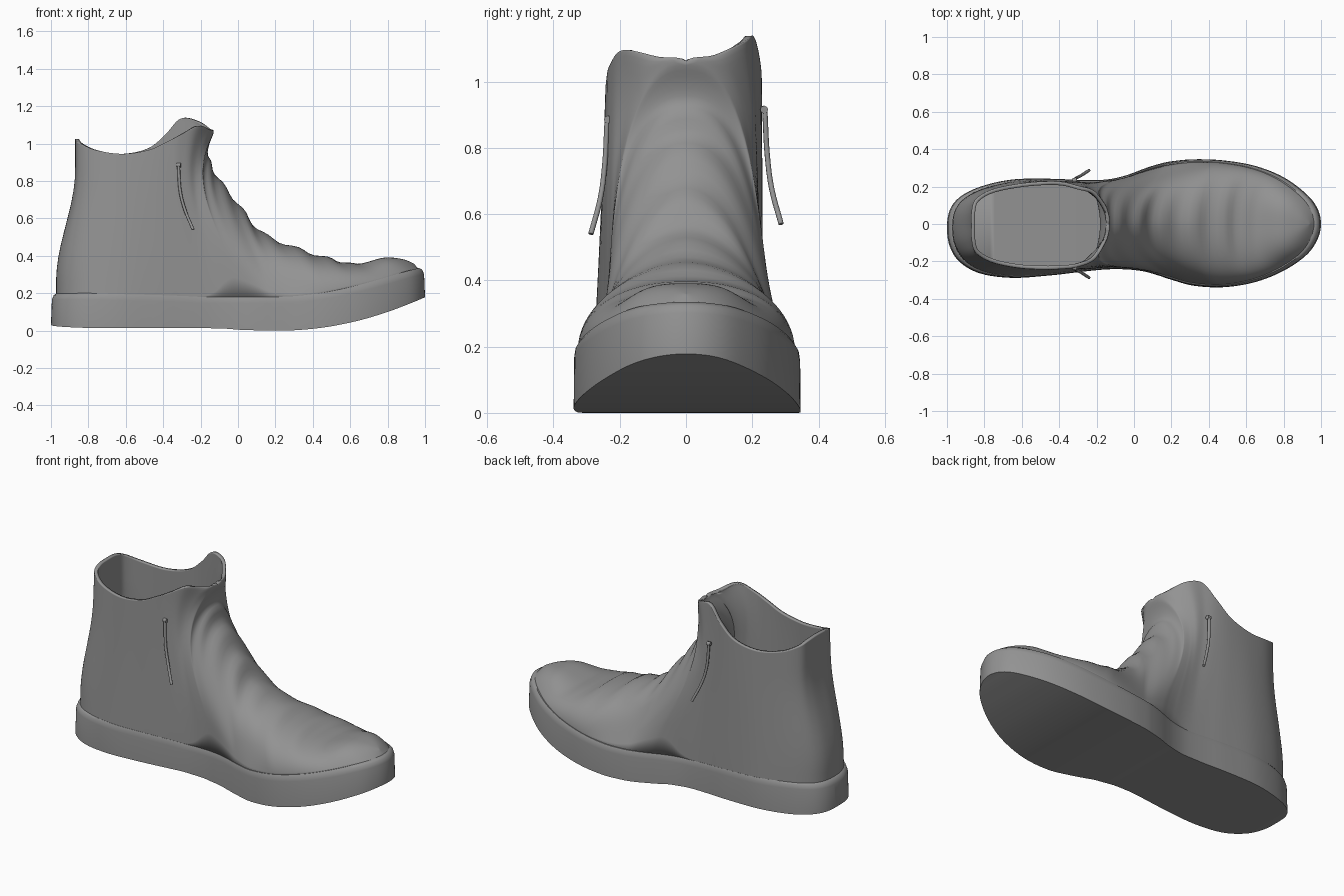
import bpy, bmesh, math

if "Cube" in bpy.data.objects:
    bpy.data.objects.remove(bpy.data.objects["Cube"])

# Sole stations heel to toe: x, y near side, y far side, z bottom, z top
SOLE = [
    (-1.0, -.02, -.02, .03, .20), (-.985, -.12, .075, .025, .20), (-.93, -.205, .145, .02, .20),
    (-.82, -.265, .20, .015, .20), (-.65, -.288, .238, .015, .195), (-.45, -.275, .242, .015, .19),
    (-.30, -.258, .236, .015, .185), (-.20, -.247, .235, .015, .18), (-.13, -.242, .24, .012, .18),
    (-.06, -.242, .255, .01, .18), (0, -.246, .275, .005, .18), (.06, -.255, .298, .003, .18),
    (.13, -.275, .32, 0, .18), (.20, -.298, .335, 0, .18), (.32, -.33, .346, .003, .185),
    (.48, -.338, .34, .02, .205), (.65, -.31, .31, .055, .24), (.80, -.25, .25, .10, .28),
    (.92, -.168, .162, .145, .315), (.98, -.085, .085, .17, .33), (1.0, 0, 0, .178, .335)]
# Matching top line: collar, then instep ridge: x, y near, y far, z near, z far, roundness
TOP = [
    (-.87, -.01, -.01, 1.025, 1.025, 1), (-.868, -.09, .075, 1.02, 1.02, 1), (-.845, -.155, .135, 1.0, 1.0, 1),
    (-.76, -.205, .185, .965, .965, 1), (-.62, -.235, .215, .945, .945, 1), (-.48, -.243, .228, .965, .975, 1.1),
    (-.38, -.24, .225, 1.01, 1.055, 1.15), (-.30, -.23, .205, 1.05, 1.135, 1.2), (-.21, -.19, .175, 1.095, 1.12, 1.5),
    (-.15, -.085, .085, 1.075, 1.08, 2.1), (-.13, 0, 0, 1.06, 1.06, 2.4), (-.16, 0, 0, .96, .96, 2.4),
    (-.12, 0, 0, .84, .84, 2.2), (0, 0, 0, .68, .68, 1.9), (.13, 0, 0, .525, .525, 1.8),
    (.32, 0, 0, .44, .44, 1.9), (.50, 0, 0, .383, .383, 2.3), (.64, 0, 0, .358, .358, 2.6),
    (.78, 0, 0, .39, .39, 2.9), (.88, 0, 0, .382, .382, 2.7), (.94, 0, 0, .358, .358, 2.2)]
LAST = len(SOLE) - 1
SUB = 6

grey = bpy.data.materials.new("dark_grey")
grey.diffuse_color = (.29, .29, .29, 1)
grey.use_nodes = True
grey.node_tree.nodes["Principled BSDF"].inputs["Base Color"].default_value = grey.diffuse_color


def spline(keys, u):
    """Smooth row lookup; the ends mirror across the centre line so they stay round."""
    def row(i):
        if 0 <= i <= LAST:
            return keys[i]
        end, nxt = (keys[0], keys[1]) if i < 0 else (keys[-1], keys[-2])
        return [2 * end[j] - nxt[j] if j in (1, 2) else nxt[j] for j in range(len(end))]
    i = min(int(u), LAST - 1)
    t = u - i
    return [.5 * (2 * b + (c - a) * t + (2 * a - 5 * b + 4 * c - d) * t * t
                  + (3 * b - a - 3 * c + d) * t ** 3)
            for a, b, c, d in zip(row(i - 1), row(i), row(i + 1), row(i + 2))]


def clamp(v):
    return max(0, min(1, v))


def loft(bm, sections, closed):
    rows = [[bm.verts.new(p) for p in s] for s in sections]
    n = len(rows[0])
    for a, b in zip(rows, rows[1:]):
        for j in range(n if closed else n - 1):
            k = (j + 1) % n
            bm.faces.new((a[j], b[j], b[k], a[k]))


def finish(bm, name, angle):
    bmesh.ops.remove_doubles(bm, verts=bm.verts, dist=.0008)
    bmesh.ops.recalc_face_normals(bm, faces=bm.faces)
    heel = min(bm.faces, key=lambda f: f.calc_center_median().x)
    if heel.normal.x > 0:
        bmesh.ops.reverse_faces(bm, faces=bm.faces)
    me = bpy.data.meshes.new(name)
    bm.to_mesh(me)
    bm.free()
    me.materials.append(grey)
    ob = bpy.data.objects.new(name, me)
    bpy.context.collection.objects.link(ob)
    bpy.ops.object.select_all(action='DESELECT')
    ob.select_set(True)
    bpy.context.view_layer.objects.active = ob
    bpy.ops.object.shade_smooth_by_angle(angle=math.radians(angle))
    return ob


US = [i / SUB for i in range(LAST * SUB + 1)]

# Rubber sole with rounded shoulder and crisp bottom edge
bm = bmesh.new()
sections = []
for u in US:
    x, lo, hi, zb, zt = spline(SOLE, u)
    prof = [(.968, zt), (.985, zt - .01), (.995, zt - .033), (1, zb)]
    sections.append([(x * s, lo * s, z) for s, z in prof]
                    + [(x * s, hi * s, z) for s, z in reversed(prof)])
loft(bm, sections, True)
finish(bm, "sole", 55)


# Upper: columns rising from the sole edge to the collar or the instep ridge
def column(u, side, steps=18):
    sx, slo, shi, _, sz = spline(SOLE, u)
    tx, tlo, thi, zlo, zhi, n = spline(TOP, u)
    sx, sy = sx * .972, (shi if side else slo) * .965
    ty, tz = (thi, zhi) if side else (tlo, zlo)
    if u >= 10:
        ty = 0
    fade = max(0, min(1, u - 10.5, (17.5 - u) / 1.5))
    heel = clamp((6 - u) / 3)
    waist = min(clamp((u - 7) / 2), clamp((15 - u) / 2))
    bow = .7 * math.exp(-((u - 9.5) / 2.4) ** 2)   # rounds the front of the ankle
    pts = []
    for k in range(steps + 1):
        a = k / steps * math.pi / 2
        s = math.sin(a) ** (2 / n)
        c = max(0, math.cos(a)) ** (2 / n)
        h = clamp((s - .1) / .7)
        e = s + heel * (h * h * (3 - 2 * h) - s)
        y0 = sy + waist * (math.copysign(.236, sy) - sy) * (1 - (1 - s) ** 3)
        fold = .008 * fade * s ** 4 * math.sin(u * 2 * math.pi * 1.15)
        pts.append((sx + (tx - sx) * e - bow * s * s * (1 - s) + fold * .6,
                    ty + (y0 - ty) * c if k < steps else ty,
                    sz - .012 + (tz - sz + .012) * s + fold * .8))
    return pts


bm = bmesh.new()
for side in (0, 1):
    loft(bm, [column(u, side) for u in US], False)
upper = finish(bm, "upper", 60)
wall = upper.modifiers.new("thickness", 'SOLIDIFY')
wall.thickness = .02
wall.offset = -1


# Hanging lace ends with a small knot at the top
def cord(name, pts, radius):
    cu = bpy.data.curves.new(name, 'CURVE')
    cu.dimensions = '3D'
    cu.bevel_depth = radius
    cu.bevel_resolution = 2
    cu.use_fill_caps = True
    cu.materials.append(grey)
    sp = cu.splines.new('BEZIER')
    sp.bezier_points.add(len(pts) - 1)
    for bp, p in zip(sp.bezier_points, pts):
        bp.co = p
        bp.handle_left_type = bp.handle_right_type = 'AUTO'
    ob = bpy.data.objects.new(name, cu)
    bpy.context.collection.objects.link(ob)


for side, label, dz in ((-1, "near", 0), (1, "far", .03)):
    cord(label + "_lace_end", [(-.318, side * .238, .88 + dz), (-.308, side * .246, .74 + dz),
                               (-.285, side * .258, .65 + dz), (-.24, side * .287, .54 + dz)], .008)
    cord(label + "_lace_knot", [(-.328, side * .234, .885 + dz), (-.306, side * .236, .885 + dz)], .012)
